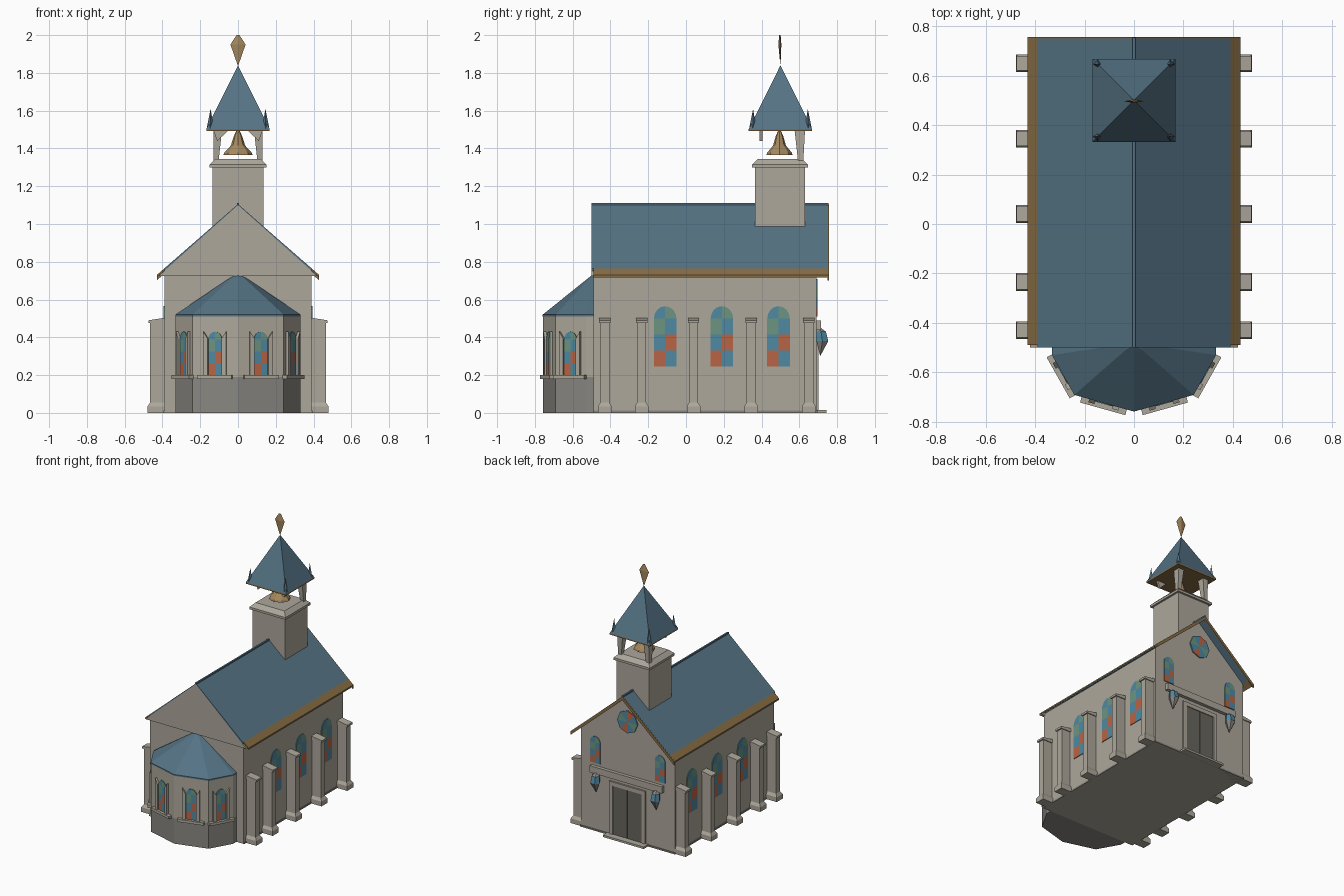
import bpy, bmesh, math
from mathutils import Vector as V

if "Cube" in bpy.data.objects:
    bpy.data.objects.remove(bpy.data.objects["Cube"])

def mat(name, r, g, b):
    m = bpy.data.materials.new(name)
    m.diffuse_color = (r, g, b, 1)
    m.use_nodes = True
    m.node_tree.nodes["Principled BSDF"].inputs["Base Color"].default_value = m.diffuse_color
    return m

STONE = mat("stone", .42, .39, .33)
DARK = mat("dark_stone", .25, .24, .22)
SLATE = mat("slate", .09, .17, .23)
WOOD = mat("wood", .24, .15, .06)
BRASS = mat("brass", .38, .25, .11)
DOOR = mat("door", .14, .13, .11)
BLUE = mat("blue_glass", .08, .25, .36)
RED = mat("red_glass", .48, .13, .06)
GREEN = mat("green_glass", .15, .30, .22)

def build(name, parts):
    """Each part is (ring_a, ring_b, material); a one-point ring_b makes a pyramid."""
    bm, mats = bmesh.new(), []
    for a, b, m in parts:
        if m not in mats:
            mats.append(m)
        va = [bm.verts.new(p) for p in a]
        vb = [bm.verts.new(p) for p in b]
        n = len(va)
        faces = [bm.faces.new(va)]
        if len(vb) > 1:
            faces.append(bm.faces.new(vb))
        for i in range(n):
            j = (i + 1) % n
            quad = [va[i], va[j], vb[0]] if len(vb) == 1 else [va[i], va[j], vb[j], vb[i]]
            faces.append(bm.faces.new(quad))
        for f in faces:
            f.material_index = mats.index(m)
    bmesh.ops.recalc_face_normals(bm, faces=bm.faces)
    me = bpy.data.meshes.new(name)
    bm.to_mesh(me)
    bm.free()
    for m in mats:
        me.materials.append(m)
    ob = bpy.data.objects.new(name, me)
    bpy.context.collection.objects.link(ob)
    return ob

def ext(pts, vec, m):
    pts = [V(p) for p in pts]
    return (pts, [p + V(vec) for p in pts], m)

def rect(x0, x1, y0, y1, z):
    return [(x0, y0, z), (x1, y0, z), (x1, y1, z), (x0, y1, z)]

def box(x0, x1, y0, y1, z0, z1, m):
    return ext(rect(x0, x1, y0, y1, z0), (0, 0, z1 - z0), m)

def ring(x, y, z, r, n, sy=1, turn=0):
    return [(x + r * math.cos(turn + 2 * math.pi * i / n),
             y + r * sy * math.sin(turn + 2 * math.pi * i / n), z) for i in range(n)]

def placed(poly, origin, normal):
    """Maps (u, v) wall coordinates onto a vertical wall facing normal."""
    n = V(normal).normalized()
    u = V((-n.y, n.x, 0))
    return [V(origin) + u * p[0] + V((0, 0, p[1])) for p in poly], n

def window(name, origin, normal, w, h, frame=False):
    """Arched stained glass window, origin at the middle of its foot."""
    parts, r = [], w / 2
    row = (h - r * 1.1) / 3
    cols = [(RED, BLUE), (BLUE, RED), (GREEN, BLUE), (BLUE, GREEN)]
    def add(poly, depth, m, back=.004):
        pts, n = placed(poly, origin, normal)
        parts.append(ext([p - n * back for p in pts], n * (depth + back), m))
    for k, s in enumerate((-1, 1)):
        for i in range(3):
            add([(0, i * row), (s * r, i * row), (s * r, i * row + row), (0, i * row + row)], .005, cols[i][k])
        arch = [(s * r * math.cos(t * math.pi / 8), 3 * row + r * 1.1 * math.sin(t * math.pi / 8)) for t in range(5)]
        add([(0, 3 * row)] + arch, .005, cols[3][k])
        if frame:
            add([(s * r, 0), (s * (r + .025), 0), (s * (r + .025), h), (s * r, h - r)], .015, STONE)
    if frame:
        add([(-.095, -.02), (.095, -.02), (.095, 0), (-.095, 0)], .025, STONE)
    build(name, parts)

# Nave with gable ends
nave = [(-.39, -.49, 0), (.39, -.49, 0), (.39, -.49, .74), (0, -.49, 1.08), (-.39, -.49, .74)]
build("nave_walls", [ext(nave, (0, 1.18, 0), STONE)])
build("front_gable", [ext([(-.42, -.5, .725), (.42, -.5, .725), (0, -.5, 1.1)], (0, .02, 0), STONE)])
build("ground_course", [box(-.395, .395, -.49, .695, 0, .012, DARK)])

# Roof slopes, eave boards, barge boards and ridge
rz = lambda x: 1.105 - .872 * x
for s, side in ((-1, "left"), (1, "right")):
    def slope(x0, x1, y, t, up=0):
        return [(s * x0, y, rz(x0) + up), (s * x1, y, rz(x1) + up), (s * x1, y, rz(x1) - t), (s * x0, y, rz(x0) - t)]
    build(side + "_roof_slope", [ext(slope(0, .39, -.5, .02), (0, 1.25, 0), SLATE)])
    build(side + "_eave_board", [ext(slope(.39, .43, -.49, .012), (0, 1.24, 0), WOOD)])
    build(side + "_barge_board", [ext(slope(0, .43, .748, .028, -.001), (0, .008, 0), WOOD)])
build("roof_ridge", [box(-.006, .006, -.5, .755, 1.095, 1.11, SLATE)])

# Buttresses with plinth and sloped cap
for s, side in ((-1, "left"), (1, "right")):
    for i, y in enumerate((-.43, -.235, .04, .345, .65)):
        xs = lambda a: (s * .38, s * a)
        build(f"{side}_buttress_{i + 1}", [
            (rect(*xs(.478), y - .036, y + .036, 0), rect(*xs(.478), y - .036, y + .036, .035), STONE),
            (rect(*xs(.478), y - .036, y + .036, .035), rect(*xs(.465), y - .024, y + .024, .055), STONE),
            (rect(*xs(.465), y - .024, y + .024, .055), rect(*xs(.465), y - .024, y + .024, .475), STONE),
            ext([(s * .38, y - .03, .475), (s * .475, y - .03, .475), (s * .475, y - .03, .49),
                 (s * .38, y - .03, .505)], (0, .06, 0), STONE)])
    for i, y in enumerate((-.11, .19, .49)):
        window(f"{side}_window_{i + 1}", (s * .39, y, .245), (s, 0, 0), .12, .32)

# Apse with half-cone roof and windows
half = [(.33, -.48), (.33, -.53), (.24, -.69)]
plan = half + [(0, -.757)] + [(-x, y) for x, y in reversed(half)]
at = lambda z, k=1: [(x * k, -.48 + (y + .48) * k, z) for x, y in plan]
build("apse_walls", [(at(0), at(.19), DARK), (at(.19), at(.51), STONE)])
build("apse_roof", [(at(.51, 1.006), at(.52, 1.006), SLATE),
                    (at(.52, 1.006), at(.715, .13), SLATE),
                    (at(.715, .13), [(0, -.49, .735)], SLATE)])
for s, side in ((-1, "left"), (1, "right")):
    window(side + "_apse_front_window", (s * .12, -.7235, .2), (s * .067, -.24, 0), .075, .23, True)
    window(side + "_apse_side_window", (s * .285, -.61, .2), (s * .16, -.09, 0), .075, .23, True)

# Entrance facade: door, lintel, round window, lancets and lamps
build("entrance_doors", [box(s * .003, s * .12, .685, .696, .012, .38, DOOR) for s in (-1, 1)])
build("door_surround", [box(s * .12, s * .15, .685, .702, 0, .4, STONE) for s in (-1, 1)]
      + [box(-.15, .15, .685, .702, .38, .41, STONE)])
build("entrance_ledge", [box(-.3, .3, .685, .715, .44, .49, STONE)])
build("entrance_step", [box(-.17, .17, .68, .745, 0, .015, STONE)])
sectors = []
for i in range(8):
    a, b = i * math.pi / 4, (i + 1) * math.pi / 4
    poly = [(0, 0), (.085 * math.cos(a), .085 * math.sin(a)), (.085 * math.cos(b), .085 * math.sin(b))]
    pts, n = placed(poly, (0, .688, .89), (0, 1, 0))
    sectors.append(ext(pts, n * .01, (BLUE, RED, BLUE, GREEN)[i % 4]))
build("round_window", sectors)
for s, side in ((-1, "left"), (1, "right")):
    window(side + "_facade_window", (s * .27, .69, .51), (0, 1, 0), .085, .2)
    build(side + "_wall_lamp", [
        (ring(s * .25, .722, .38, .036, 6), [(s * .25, .71, .3)], DARK),
        (ring(s * .25, .722, .38, .036, 6), ring(s * .25, .715, .43, .03, 6), BLUE),
        (ring(s * .25, .715, .43, .03, 6), [(s * .25, .70, .46)], DARK)])

# Bell tower
build("tower", [box(-.135, .135, .365, .63, .97, 1.3, STONE)])
build("tower_cornice", [box(-.15, .15, .35, .645, 1.298, 1.315, STONE),
                        (rect(-.15, .15, .35, .645, 1.315), rect(-.12, .12, .38, .615, 1.345), STONE)])
for s, side in ((-1, "left"), (1, "right")):
    build(side + "_belfry_post", [(rect(s * .105, s * .13, .595, .62, 1.315),
                                   rect(s * .085, s * .13, .575, .63, 1.495), STONE)])
    build(side + "_belfry_bracket", [ext([(s * .13, .39, 1.495), (s * .05, .39, 1.495), (s * .11, .39, 1.44)],
                                         (0, .015, 0), STONE)])

# Bell
prof = [(.078, 1.365), (.072, 1.378), (.038, 1.415), (.022, 1.465), (.008, 1.495)]
build("bell", [(ring(0, .495, z0, r0, 8, .9), ring(0, .495, z1, r1, 8, .9), BRASS)
               for (r0, z0), (r1, z1) in zip(prof, prof[1:])])

# Spire, corner pinnacles and finial
sq = lambda h, z: rect(-h, h, .5 - h, .5 + h, z)
build("spire", [(sq(.168, 1.492), sq(.168, 1.502), WOOD), (sq(.168, 1.502), [(0, .5, 1.84)], SLATE)])
build("pinnacles", [(ring(sx * .147, .5 + sy * .147, 1.5, .02, 4), [(sx * .145, .5 + sy * .145, 1.61)], SLATE)
                    for sx in (-1, 1) for sy in (-1, 1)])
mid = ring(0, .497, 1.95, .04, 4, .2)
build("finial", [(mid, [(0, .5, 1.835)], BRASS), (mid, ring(0, .497, 2.0, .008, 4, .5), BRASS)])
